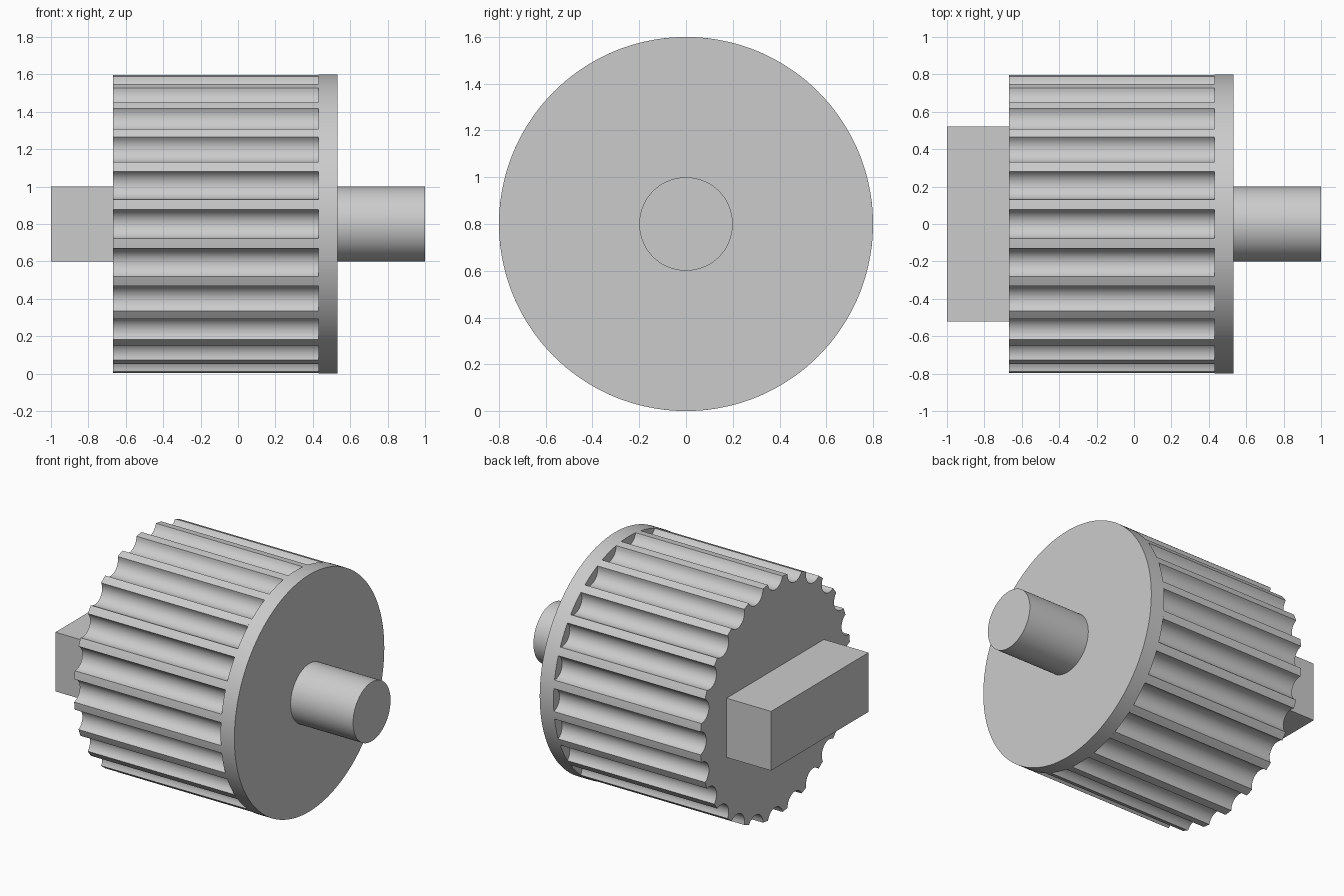
import bpy, bmesh
from math import sin, cos, tau, pi, radians, asin, hypot, atan2

cube = bpy.data.objects.get("Cube")
if cube:
    bpy.data.objects.remove(cube, do_unlink=True)

grey = bpy.data.materials.new("light grey")
grey.use_nodes = True
grey.diffuse_color = (0.6, 0.6, 0.6, 1)
grey.node_tree.nodes["Principled BSDF"].inputs["Base Color"].default_value = (0.6, 0.6, 0.6, 1)

AXIS_Z = 0.8
RADIUS = 0.8


def extrude_x(name, profile, x0, x1):
    """Extrude a closed (y, z) profile, given around the axis, from x0 to x1."""
    bm = bmesh.new()
    face = bm.faces.new([bm.verts.new((x0, y, z + AXIS_Z)) for y, z in profile])
    cap = bmesh.ops.extrude_face_region(bm, geom=[face])["geom"]
    moved = [v for v in cap if isinstance(v, bmesh.types.BMVert)]
    bmesh.ops.translate(bm, verts=moved, vec=(x1 - x0, 0, 0))
    bmesh.ops.recalc_face_normals(bm, faces=bm.faces)
    mesh = bpy.data.meshes.new(name)
    bm.to_mesh(mesh)
    bm.free()
    mesh.materials.append(grey)
    obj = bpy.data.objects.new(name, mesh)
    bpy.context.collection.objects.link(obj)
    bpy.ops.object.select_all(action="DESELECT")
    obj.select_set(True)
    bpy.context.view_layer.objects.active = obj
    bpy.ops.object.shade_smooth_by_angle(angle=radians(30))
    return obj


def circle(radius, sides):
    return [(radius * cos(tau * i / sides), radius * sin(tau * i / sides)) for i in range(sides)]


def fluted(count, groove_radius, groove_centre, half_angle, steps=12):
    """Circle with round grooves cut into its rim."""
    points = []
    edge = atan2(RADIUS * sin(half_angle), groove_centre - RADIUS * cos(half_angle))
    for i in range(count):
        mid = tau * i / count
        # concave groove arc
        for k in range(steps + 1):
            a = edge * (2 * k / steps - 1)
            r = groove_centre - groove_radius * cos(a)
            t = groove_radius * sin(a)
            points.append((r * cos(mid) - t * sin(mid), r * sin(mid) + t * cos(mid)))
        # ridge top between this groove and the next
        land = tau / count - 2 * half_angle
        for k in (1, 2):
            a = mid + half_angle + land * k / 3
            points.append((RADIUS * cos(a), RADIUS * sin(a)))
    return points


# Fluted grip
half = radians(5.55)
centre = 0.815
groove = hypot(RADIUS * sin(half), centre - RADIUS * cos(half))
extrude_x("fluted_grip", fluted(24, groove, centre, half), -0.667, 0.43)

# Plain rim disc and round shaft
extrude_x("rim_disc", circle(RADIUS, 144), 0.43, 0.533)
extrude_x("round_shaft", circle(0.2, 72), 0.533, 1.0)

# Rectangular key on the other end
extrude_x("rectangular_key", [(-0.52, -0.2), (0.52, -0.2), (0.52, 0.2), (-0.52, 0.2)], -1.0, -0.667)
